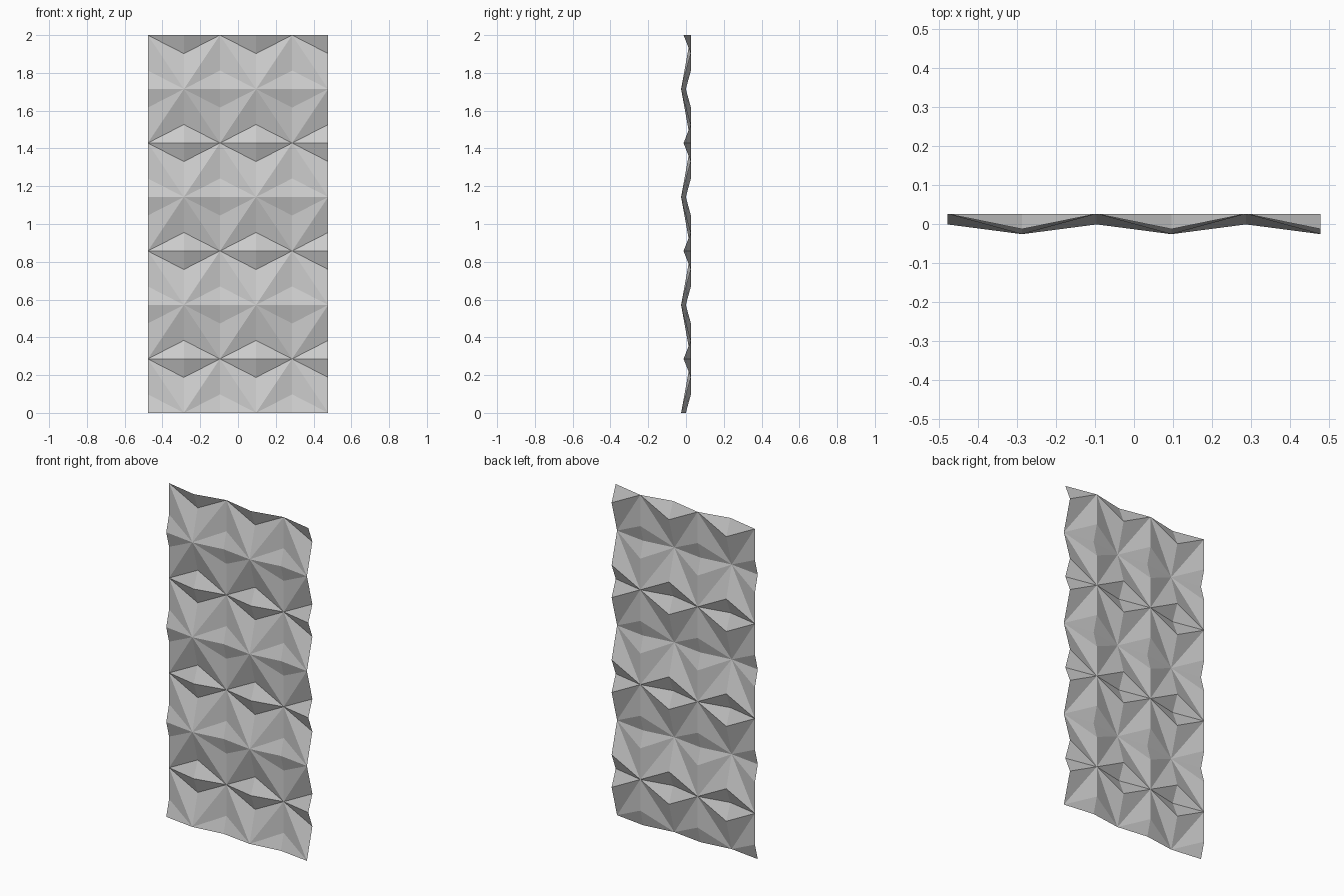
import bpy
import bmesh
from mathutils import Vector

if "Cube" in bpy.data.objects:
    bpy.data.objects.remove(bpy.data.objects["Cube"], do_unlink=True)

COLS, ROWS = 5, 7          # pleat columns and folded bands
W = 0.955 / COLS           # column width
H = 2.0 / ROWS             # band height
TIP = 0.098                # half height of the small fold diamonds
BACK, FRONT = 0.026, -0.026

# Plain paper grey
paper = bpy.data.materials.new("paper_grey")
paper.use_nodes = True
grey = (0.6, 0.6, 0.6, 1.0)
paper.diffuse_color = grey
paper.node_tree.nodes["Principled BSDF"].inputs["Base Color"].default_value = grey

# One folded cell: u = 0 valley side, u = 1 ridge side; v runs up the band
CELL = {
    "peak": (1, FRONT, 0),
    "saddle": (0, -0.001, 0),
    "notch": (0, BACK, TIP),
    "valley": (0, BACK, H),
    "pocket": (1, BACK, H - TIP),
    "bridge": (1, -0.013, H),
}
FACETS = [
    ("peak", "saddle", "notch"),
    ("peak", "notch", "valley"),
    ("peak", "valley", "pocket"),
    ("pocket", "valley", "bridge"),
]


def add_cell(bm, col, row):
    """Add one cell, mirrored on every other column and band."""
    flip_x, flip_z = col % 2 == 1, row % 2 == 1
    verts = {}
    for name, (u, y, v) in CELL.items():
        x = (col + (1 - u if flip_x else u) - COLS / 2) * W
        z = row * H + (H - v if flip_z else v)
        verts[name] = bm.verts.new(Vector((x, y, z)))
    for names in FACETS:
        face = bm.faces.new([verts[n] for n in names])
        face.normal_update()
        if face.normal.y > 0:
            face.normal_flip()


# Folded sheet
bm = bmesh.new()
for row in range(ROWS):
    for col in range(COLS):
        add_cell(bm, col, row)
bmesh.ops.remove_doubles(bm, verts=bm.verts, dist=0.0005)
mesh = bpy.data.meshes.new("folded_sheet")
bm.to_mesh(mesh)
bm.free()
mesh.materials.append(paper)
sheet = bpy.data.objects.new("folded_sheet", mesh)
bpy.context.collection.objects.link(sheet)
